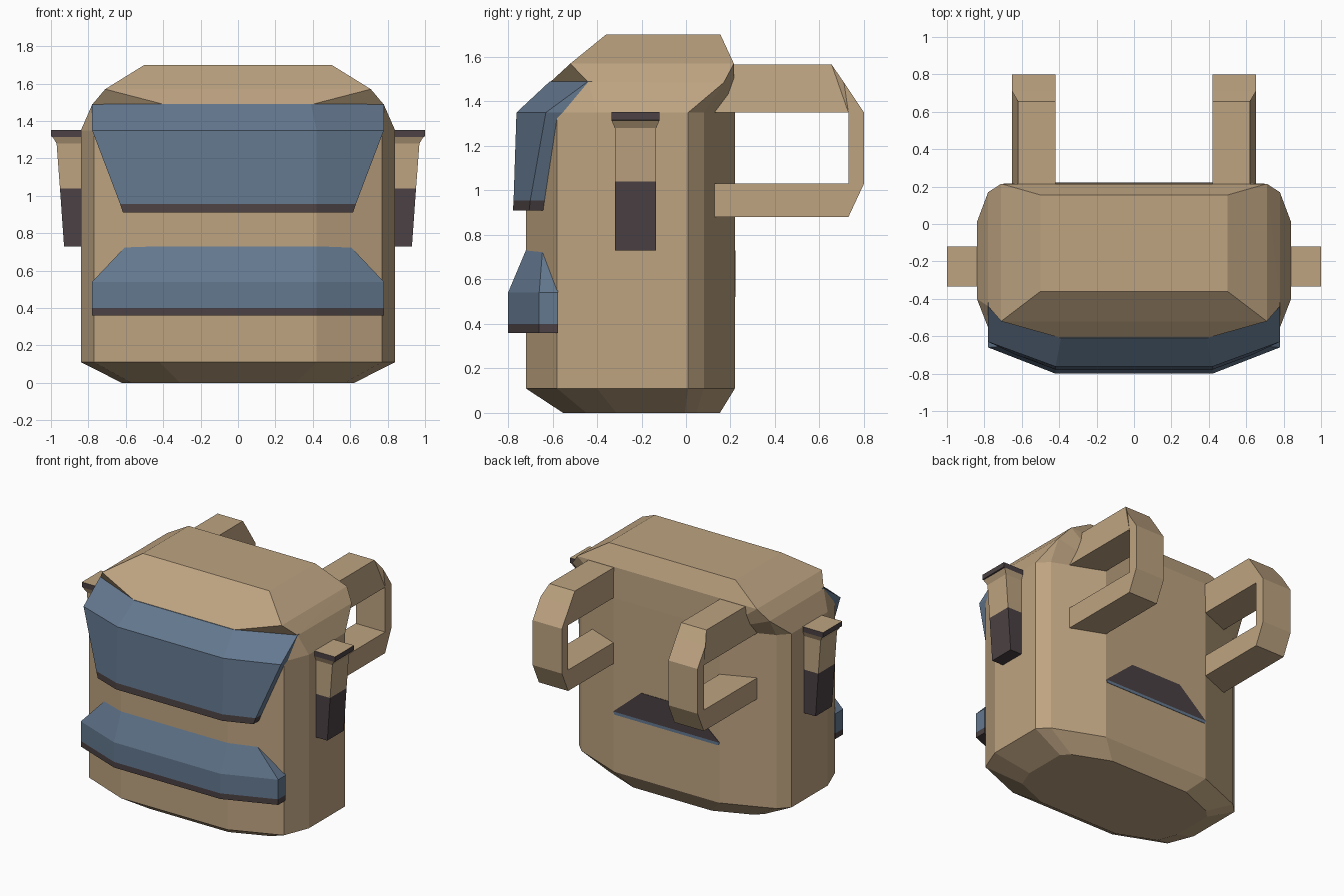
import bpy, bmesh
from mathutils import Vector

if "Cube" in bpy.data.objects:
    bpy.data.objects.remove(bpy.data.objects["Cube"])


def material(name, rgb):
    m = bpy.data.materials.new(name)
    m.diffuse_color = (*rgb, 1)
    m.use_nodes = True
    m.node_tree.nodes["Principled BSDF"].inputs["Base Color"].default_value = m.diffuse_color
    return m


MATS = [material("tan_canvas", (0.515, 0.37, 0.22)),
        material("blue_cloth", (0.127, 0.188, 0.275)),
        material("dark_trim", (0.07, 0.053, 0.056))]
TAN, BLUE, DARK = 0, 1, 2


def finish(name, bm, rule):
    """Clean the mesh, colour each face by rule(centre, normal), link it."""
    bmesh.ops.remove_doubles(bm, verts=bm.verts, dist=0.0005)
    bmesh.ops.recalc_face_normals(bm, faces=bm.faces)
    for f in bm.faces:
        f.material_index = rule(f.calc_center_median(), f.normal)
    me = bpy.data.meshes.new(name)
    bm.to_mesh(me)
    bm.free()
    for m in MATS:
        me.materials.append(m)
    ob = bpy.data.objects.new(name, me)
    bpy.context.collection.objects.link(ob)


def loft(name, rings, rule, closed=False):
    """Skin between rings of equal length; cap the ends or close the loop."""
    bm = bmesh.new()
    vs = [[bm.verts.new(p) for p in r] for r in rings]
    n = len(vs[0])
    pairs = list(zip(vs, vs[1:]))
    if closed:
        pairs.append((vs[-1], vs[0]))
    for a, b in pairs:
        for i in range(n):
            j = (i + 1) % n
            bm.faces.new((a[i], a[j], b[j], b[i]))
    if not closed:
        bm.faces.new(vs[0])
        bm.faces.new(vs[-1])
    finish(name, bm, rule)


def hull(name, pts):
    bm = bmesh.new()
    for p in pts:
        bm.verts.new(p)
    res = bmesh.ops.convex_hull(bm, input=bm.verts)
    bmesh.ops.delete(bm, geom=[v for v in bm.verts if not v.link_faces],
                     context='VERTS')
    bmesh.ops.dissolve_limit(bm, angle_limit=0.01, verts=bm.verts, edges=bm.edges)
    finish(name, bm, lambda c, n: TAN)


def both(*pts):
    return [(s * x, y, z) for x, y, z in pts for s in (1, -1)]


# main body
half = [(0.42, -0.72), (0.77, -0.58), (0.84, -0.40),
        (0.84, 0.01), (0.77, 0.08), (0.42, 0.22)]
plan = half + [(-x, y) for x, y in reversed(half)]
base = [(x * 0.74, (y + 0.25) * 0.75 - 0.2, 0) for x, y in plan]
loft("body", [base] + [[(x, y, z) for x, y in plan] for z in (0.11, 1.35)],
     lambda c, n: TAN)

# lid: upper cap with overhanging rim, and shoulder below it
rim = both((0.78, 0.17, 1.485), (0.78, -0.44, 1.487), (0.39, -0.61, 1.487))
back = both((0.71, 0.215, 1.57))
hull("lid", rim + back + both((0.5, 0.155, 1.7), (0.5, -0.36, 1.7),
                              (0.71, -0.52, 1.57)))
hull("shoulder", rim + back + [(x, y, 1.35) for x, y in plan])


# front flap and front pocket share one bowed outline
def bowed(z, xo, yo, xf, yf, yb):
    return [(-xo, yo, z), (-xf, yf, z), (xf, yf, z), (xo, yo, z),
            (xo, yb, z), (-xo, yb, z)]


loft("front_flap",
     [bowed(0.91, 0.615, -0.705, 0.42, -0.778, -0.60),
      bowed(0.955, 0.63, -0.70, 0.42, -0.775, -0.60),
      bowed(1.35, 0.78, -0.63, 0.42, -0.762, -0.55),
      bowed(1.49, 0.78, -0.44, 0.39, -0.612, -0.42)],
     lambda c, n: DARK if c.z < 0.955 else BLUE)
loft("front_pocket",
     [bowed(0.36, 0.78, -0.66, 0.42, -0.80, -0.575),
      bowed(0.40, 0.78, -0.66, 0.42, -0.80, -0.575),
      bowed(0.54, 0.78, -0.66, 0.42, -0.80, -0.575),
      bowed(0.73, 0.60, -0.645, 0.42, -0.72, -0.575)],
     lambda c, n: DARK if c.z < 0.40 else BLUE)

# thin patch on the back: dark trapezoid over a blue edge
loft("back_patch",
     [[(-w, 0.216, z), (w, 0.216, z), (w, 0.223, z), (-w, 0.223, z)]
      for w, z in ((0.41, 0.52), (0.42, 0.54), (0.20, 0.73))],
     lambda c, n: BLUE if c.z < 0.54 else DARK)

# side holders and shoulder straps, mirrored
outer = [(0.05, 1.565), (0.655, 1.565), (0.71, 1.485), (0.80, 1.35),
         (0.80, 1.03), (0.73, 0.88), (0.05, 0.88)]
inner = [(0.05, 1.35), (0.73, 1.35), (0.73, 1.35), (0.73, 1.35),
         (0.73, 1.03), (0.73, 1.03), (0.05, 1.03)]
holder = [(0.73, 0.93, 0.093), (1.04, 0.952, 0.093), (1.28, 0.97, 0.093),
          (1.315, 0.992, 0.108), (1.317, 1.0, 0.108), (1.352, 1.0, 0.108)]


def holder_colour(c, n):
    if c.z < 1.04 or (c.z > 1.315 and n.z < 0.9):
        return DARK
    return TAN


for s, side in ((1, "right"), (-1, "left")):
    loft("side_holder_" + side,
         [[(s * x, -0.227 + d, z) for x, d in
           ((0.8, -h), (xo, -h), (xo, h), (0.8, h))] for z, xo, h in holder],
         holder_colour)
    rings = []
    for (yo, zo), (yi, zi) in zip(outer, inner):
        w = 0.62 if zo > 1.5 else 0.652
        rings.append([(s * 0.42, yo, zo), (s * w, yo, zo),
                      (s * 0.652, yi, zi), (s * 0.42, yi, zi)])
    loft("shoulder_strap_" + side, rings, lambda c, n: TAN)
